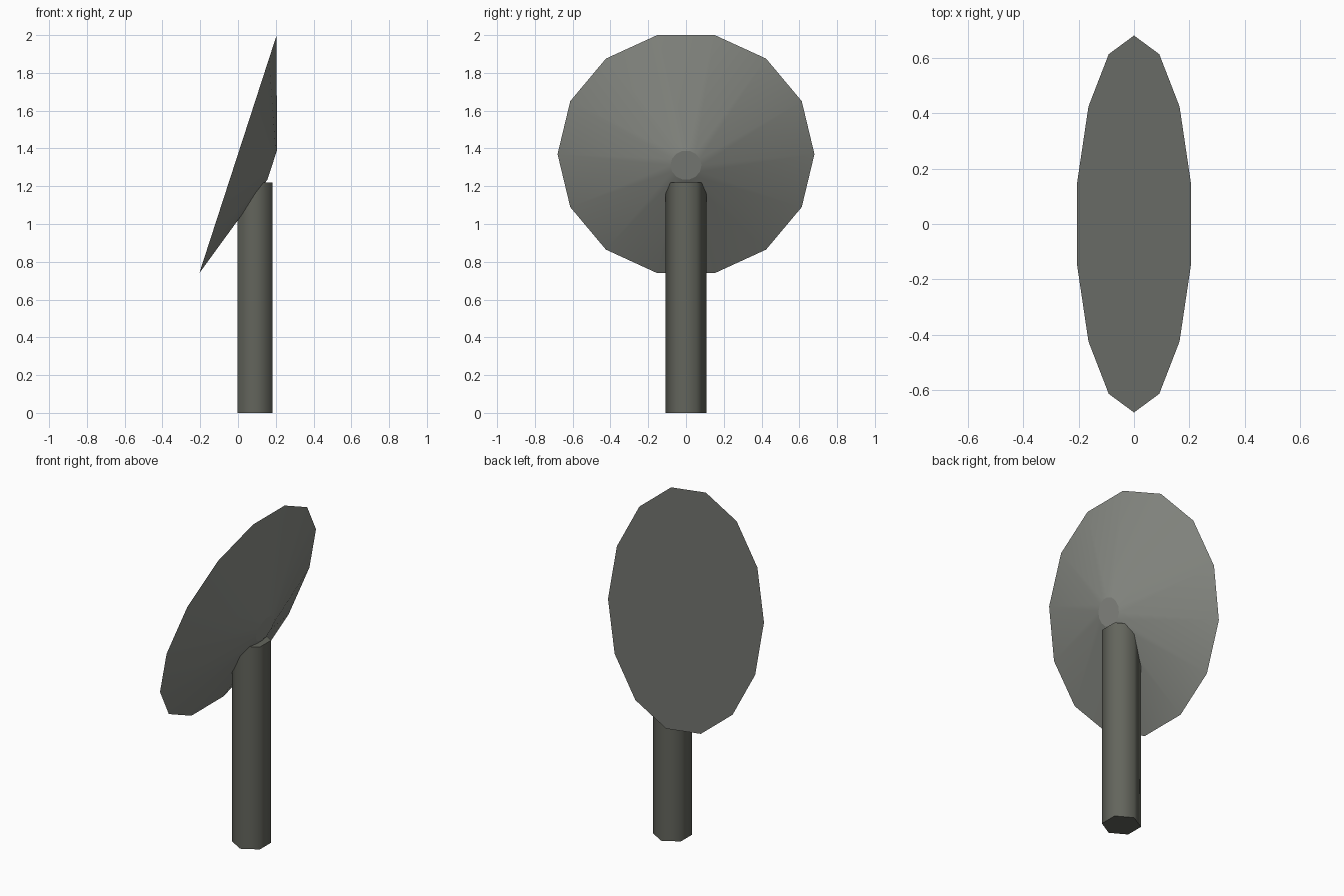
import bpy, bmesh
from math import radians, sin, cos, pi
from mathutils import Matrix

# Remove the default cube
cube = bpy.data.objects.get("Cube")
if cube:
    bpy.data.objects.remove(cube, do_unlink=True)


def make_material(name, rgb):
    mat = bpy.data.materials.new(name)
    mat.use_nodes = True
    colour = (*rgb, 1)
    mat.diffuse_color = colour
    mat.node_tree.nodes["Principled BSDF"].inputs["Base Color"].default_value = colour
    return mat


def make_frustum(name, sides, r_start, r_end, length, matrix, mat, smooth_angle):
    """Capped frustum along local z, with its first corner on the y axis."""
    bm = bmesh.new()
    rings = []
    for r, z in ((r_start, 0), (r_end, length)):
        rings.append([bm.verts.new((r * sin(2 * pi * i / sides),
                                    r * cos(2 * pi * i / sides), z))
                      for i in range(sides)])
    for ring in rings:
        bm.faces.new(ring)
    for i in range(sides):
        j = (i + 1) % sides
        bm.faces.new((rings[0][i], rings[0][j], rings[1][j], rings[1][i]))
    bmesh.ops.recalc_face_normals(bm, faces=bm.faces)
    mesh = bpy.data.meshes.new(name)
    bm.to_mesh(mesh)
    bm.free()
    mesh.materials.append(mat)
    obj = bpy.data.objects.new(name, mesh)
    obj.matrix_world = matrix
    bpy.context.collection.objects.link(obj)
    bpy.ops.object.select_all(action='DESELECT')
    obj.select_set(True)
    bpy.context.view_layer.objects.active = obj
    bpy.ops.object.shade_smooth_by_angle(angle=radians(smooth_angle))
    return obj


dish_grey = make_material("dish grey", (0.25, 0.26, 0.235))
pole_grey = make_material("dark pole grey", (0.125, 0.13, 0.108))

# Dish: flat face looking up towards -x, shallow cone behind with a small flat hub
tilt = Matrix.Translation((0, 0, 1.37)) @ Matrix.Rotation(radians(108), 4, 'Y')
make_frustum("dish", 14, 0.68, 0.082, 0.19, tilt, dish_grey, 12)

# Pole: hexagonal post running up into the back of the dish
make_frustum("pole", 6, 0.108, 0.108, 1.22, Matrix.Translation((0.09, 0, 0)),
             pole_grey, 65)
